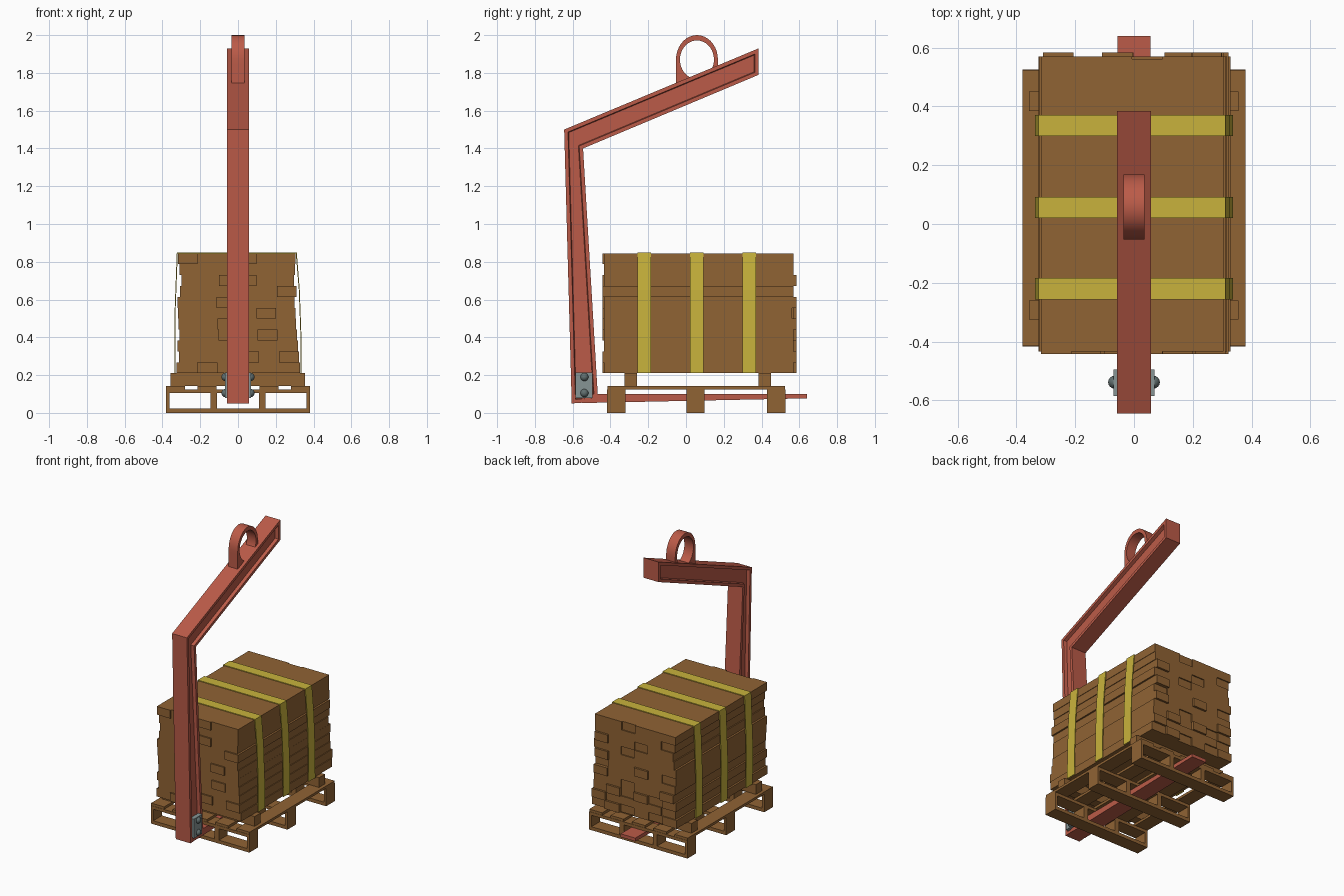
import bpy, bmesh, math, random
from mathutils import Vector

if "Cube" in bpy.data.objects:
    bpy.data.objects.remove(bpy.data.objects["Cube"])

random.seed(4)


def material(name, rgb):
    m = bpy.data.materials.new(name)
    m.diffuse_color = (*rgb, 1)
    m.use_nodes = True
    m.node_tree.nodes["Principled BSDF"].inputs["Base Color"].default_value = m.diffuse_color
    return m


RED = material("red paint", (0.50, 0.105, 0.065))
WOOD = material("wood", (0.28, 0.125, 0.034))
YELLOW = material("yellow strap", (0.58, 0.45, 0.045))
STEEL = material("grey steel", (0.24, 0.30, 0.30))
BOLT = material("dark bolt", (0.12, 0.16, 0.16))


def finish(bm, name, mat, smooth=False):
    bmesh.ops.recalc_face_normals(bm, faces=bm.faces)
    me = bpy.data.meshes.new(name)
    bm.to_mesh(me)
    bm.free()
    ob = bpy.data.objects.new(name, me)
    bpy.context.collection.objects.link(ob)
    me.materials.append(mat)
    if smooth:
        bpy.context.view_layer.objects.active = ob
        ob.select_set(True)
        bpy.ops.object.shade_smooth_by_angle(angle=math.radians(35))
        ob.select_set(False)
    return ob


def add_box(bm, x0, x1, y0, y1, z0, z1):
    vs = bmesh.ops.create_cube(bm, size=1)["verts"]
    for v in vs:
        v.co = Vector((x1 if v.co.x > 0 else x0,
                       y1 if v.co.y > 0 else y0,
                       z1 if v.co.z > 0 else z0))


def boxes(name, mat, items):
    bm = bmesh.new()
    for b in items:
        add_box(bm, *b)
    return finish(bm, name, mat)


def extrude_yz(bm, pts, half):
    """Solid from a side profile; returns its two side faces."""
    f = bm.faces.new([bm.verts.new((-half, y, z)) for y, z in pts])
    r = bmesh.ops.extrude_face_region(bm, geom=[f], use_keep_orig=True)["geom"]
    bmesh.ops.translate(bm, verts=[g for g in r if isinstance(g, bmesh.types.BMVert)],
                        vec=(2 * half, 0, 0))
    g = next(g for g in r if isinstance(g, bmesh.types.BMFace))
    bmesh.ops.recalc_face_normals(bm, faces=bm.faces)
    return [f, g]


# Crane hook: bent beam with recessed sides
bm = bmesh.new()
sides = extrude_yz(bm, [(-0.605, 0.05), (-0.465, 0.06), (-0.545, 1.40),
                        (0.385, 1.79), (0.385, 1.93), (-0.645, 1.50)], 0.057)
for f in sides:
    bmesh.ops.inset_region(bm, faces=[f], thickness=0.02, use_even_offset=True)
    bmesh.ops.inset_region(bm, faces=[f], thickness=0.004, use_even_offset=True)
    for v in f.verts:
        v.co.x *= 0.6
finish(bm, "hook_beam", RED)

# Tapered tongue under the load
bm = bmesh.new()
extrude_yz(bm, [(-0.55, 0.052), (0.64, 0.077), (0.64, 0.10), (-0.55, 0.10)], 0.0565)
finish(bm, "hook_tongue", RED)

# Lifting eye
bm = bmesh.new()
CY, CZ, N = 0.058, 1.87, 32
rings = []
for i in range(N + 1):
    a = math.radians(-70 + 320 * i / N)
    c, s = math.cos(a), math.sin(a)
    inner = (CY + 0.09 * c, CZ + 0.102 * s)
    if s >= 0:
        outer = (CY + 0.111 * c, CZ + 0.13 * s)
    else:
        outer = (CY + math.copysign(0.111, c), CZ + 0.14 * s)
    rings.append([bm.verts.new((x, *p)) for x, p in
                  ((-0.035, inner), (0.035, inner), (0.035, outer), (-0.035, outer))])
for a, b in zip(rings, rings[1:]):
    for k in range(4):
        bm.faces.new((a[k], a[(k + 1) % 4], b[(k + 1) % 4], b[k]))
bm.faces.new(rings[0])
bm.faces.new(rings[-1])
finish(bm, "lifting_eye", RED, True)

# Steel joint plates and bolts
boxes("joint_plates", STEEL, [(s * 0.04, s * 0.07, -0.585, -0.495, 0.08, 0.215) for s in (-1, 1)])
bm = bmesh.new()
for s in (-1, 1):
    for z in (0.105, 0.19):
        vs = bmesh.ops.create_uvsphere(bm, u_segments=16, v_segments=10, radius=0.022)["verts"]
        bmesh.ops.translate(bm, verts=vs, vec=(s * 0.066, -0.538, z))
finish(bm, "bolts", BOLT, True)

# Pallet: three cross frames with dividers, lengthwise deck boards
items = []
for y in (-0.417, 0.003, 0.43):
    y1 = y + 0.096
    items.append((-0.38, 0.38, y, y1, 0, 0.024))
    items.append((-0.38, 0.38, y, y1, 0.104, 0.125))
    for x0, x1 in ((-0.38, -0.362), (-0.145, -0.112), (0.112, 0.145), (0.362, 0.38)):
        items.append((x0, x1, y, y1, 0.024, 0.104))
boxes("pallet_frames", WOOD, items)
boxes("pallet_deck_boards", WOOD,
      [(x - 0.05, x + 0.05, -0.415, 0.524, 0.125, 0.142) for x in (-0.33, -0.165, 0, 0.165, 0.33)])

# Bearers between pallet and planks
boxes("bearers", WOOD, [(-0.358, 0.356, y, y + 0.065, 0.142, 0.21) for y in (-0.325, 0.385)])

# Stack of planks with uneven ends
items = []
ROWS, COLS, Z0, H = 11, 6, 0.21, 0.0577
for r in range(ROWS):
    t = r / (ROWS - 1)
    left = -0.33 + 0.013 * t + (random.uniform(0, 0.02) if r < ROWS - 1 else 0)
    right = 0.33 - 0.025 * t - (random.uniform(0, 0.022) if r < ROWS - 1 else 0)
    w = (right - left) / COLS
    for c in range(COLS):
        front = -0.443 if random.random() < 0.22 else -0.433
        back = random.choice((0.562, 0.57, 0.57, 0.57, 0.584))
        items.append((left + c * w, left + (c + 1) * w, front, back,
                      Z0 + r * H, Z0 + (r + 1) * H))
boxes("plank_stack", WOOD, items)

# Straps over the stack
path = [(-0.331, 0.21), (-0.332, 0.5), (-0.319, 0.845), (0.306, 0.845),
        (0.322, 0.65), (0.331, 0.4), (0.332, 0.21)]
for n, y in enumerate((-0.22, 0.056, 0.335)):
    bm = bmesh.new()
    rows = []
    for x, z in path:
        ox = math.copysign(0.005, x)
        oz = 0.005 if z > 0.8 else 0
        rows.append([bm.verts.new(p) for p in (
            (x, y - 0.036, z), (x, y + 0.036, z),
            (x + ox, y + 0.036, z + oz), (x + ox, y - 0.036, z + oz))])
    for a, b in zip(rows, rows[1:]):
        for k in range(4):
            bm.faces.new((a[k], a[(k + 1) % 4], b[(k + 1) % 4], b[k]))
    bm.faces.new(rows[0])
    bm.faces.new(rows[-1])
    finish(bm, f"strap_{n + 1}", YELLOW)
